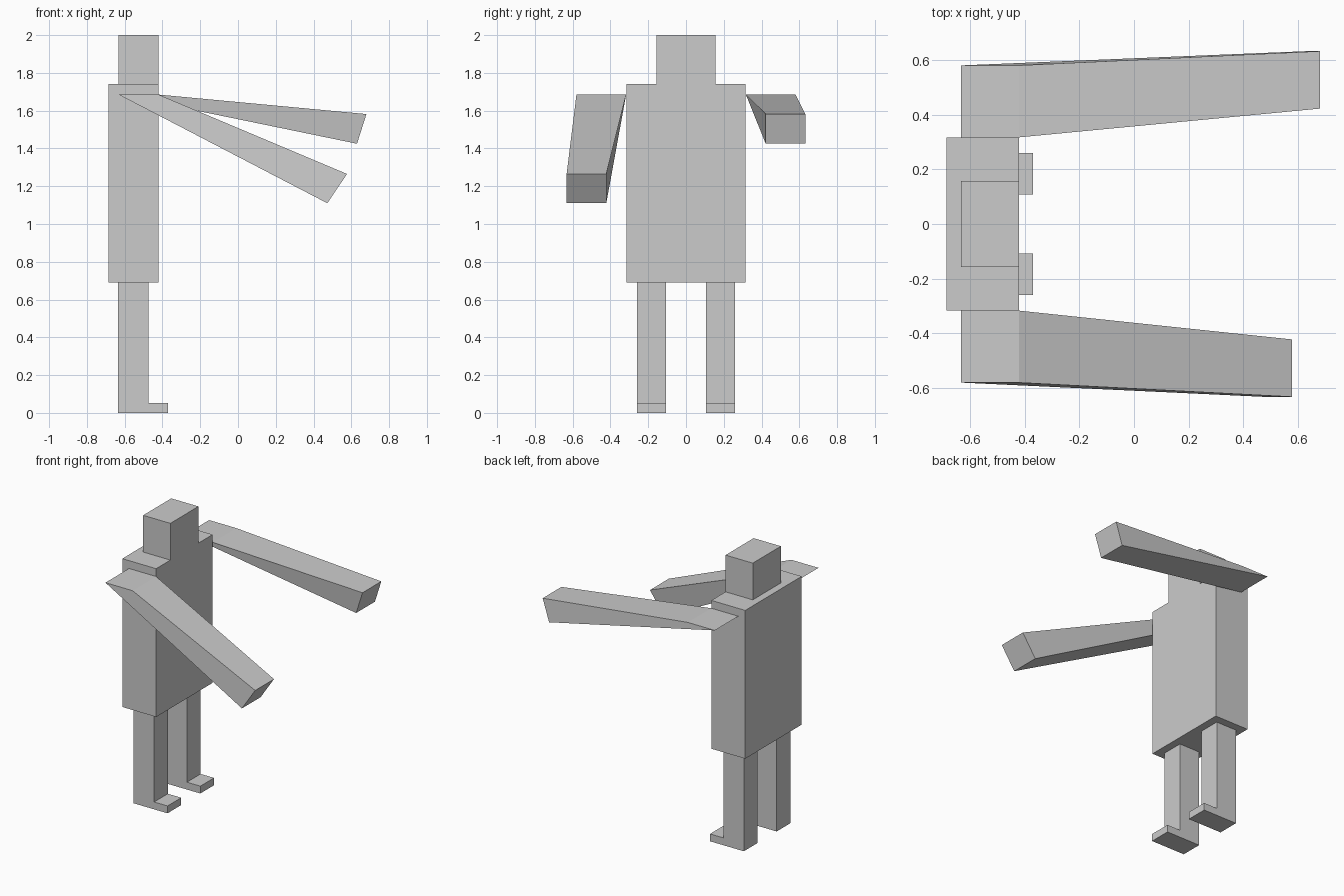
import bpy, bmesh
from mathutils import Vector

if "Cube" in bpy.data.objects:
    bpy.data.objects.remove(bpy.data.objects["Cube"])


def finish(name, bm):
    bmesh.ops.recalc_face_normals(bm, faces=bm.faces)
    mesh = bpy.data.meshes.new(name)
    bm.to_mesh(mesh)
    bm.free()
    obj = bpy.data.objects.new(name, mesh)
    bpy.context.collection.objects.link(obj)
    return obj


def add_loft(bm, start, end):
    """Closed solid joining two matching outlines."""
    a = [bm.verts.new(p) for p in start]
    b = [bm.verts.new(p) for p in end]
    bm.faces.new(a)
    bm.faces.new(b)
    for i in range(len(a)):
        j = (i + 1) % len(a)
        bm.faces.new((a[i], a[j], b[j], b[i]))


def rect(x0, x1, y, z):
    return [(x0, -y, z), (x1, -y, z), (x1, y, z), (x0, y, z)]


# Torso with the head extruded from its top, flush with the chest
bm = bmesh.new()
add_loft(bm, rect(-0.685, -0.42, 0.316, 0.69), rect(-0.685, -0.42, 0.316, 1.74))
for co, no in (((0, -0.157, 0), (0, 1, 0)), ((0, 0.157, 0), (0, 1, 0)),
               ((-0.633, 0, 0), (1, 0, 0))):
    top = [f for f in bm.faces if f.calc_center_median().z > 1.73]
    edges = list({e for f in top for e in f.edges})
    bmesh.ops.bisect_plane(bm, geom=top + edges + list({v for e in edges for v in e.verts}),
                           plane_co=co, plane_no=no)
neck = [f for f in bm.faces if f.calc_center_median().z > 1.73
        and abs(f.calc_center_median().y) < 0.1 and f.calc_center_median().x > -0.63]
head = bmesh.ops.extrude_face_region(bm, geom=neck)["geom"]
bmesh.ops.translate(bm, vec=Vector((0, 0, 0.26)),
                    verts=[v for v in head if isinstance(v, bmesh.types.BMVert)])
bmesh.ops.delete(bm, geom=[f for f in neck if f.is_valid], context='FACES_ONLY')
finish("torso_and_head", bm)

# Legs: L-shaped profile with the foot pointing forward
leg_profile = [(-0.635, 0), (-0.37, 0), (-0.37, 0.052), (-0.475, 0.052),
               (-0.475, 0.69), (-0.635, 0.69)]
# Arms: flat shoulder top tapering to a tilted hand end (upper and lower x, z)
hands = {1: ((0.68, 1.582), (0.63, 1.425)), -1: ((0.577, 1.265), (0.473, 1.11))}

for side, label in ((1, "left"), (-1, "right")):
    bm = bmesh.new()
    add_loft(bm, [(x, side * 0.107, z) for x, z in leg_profile],
             [(x, side * 0.26, z) for x, z in leg_profile])
    finish(label + "_leg", bm)

    bm = bmesh.new()
    shoulder = ((-0.42, 1.685), (-0.632, 1.685))

    def section(points, inner, outer):
        (ux, uz), (lx, lz) = points
        return [(ux, side * inner, uz), (ux, side * outer, uz),
                (lx, side * outer, lz), (lx, side * inner, lz)]

    add_loft(bm, section(shoulder, 0.317, 0.58), section(hands[side], 0.422, 0.632))
    finish(label + "_arm", bm)
